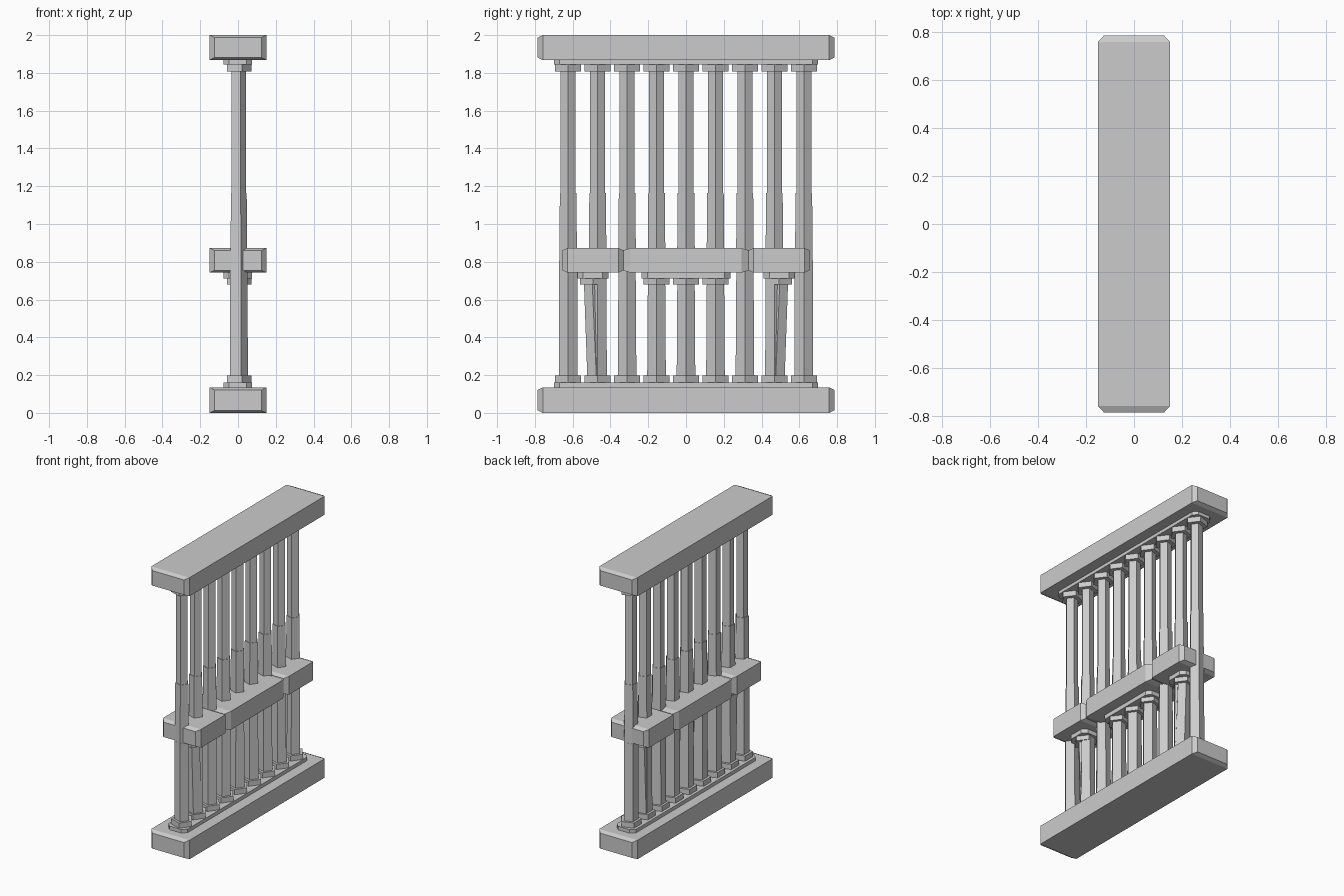
import bpy, bmesh, math

if "Cube" in bpy.data.objects:
    bpy.data.objects.remove(bpy.data.objects["Cube"])


def make(name, rings):
    """Skin a list of equal-length vertex rings into a closed solid."""
    bm = bmesh.new()
    vr = [[bm.verts.new(p) for p in r] for r in rings]
    n = len(rings[0])
    for a, b in zip(vr, vr[1:]):
        for i in range(n):
            j = (i + 1) % n
            bm.faces.new((a[i], a[j], b[j], b[i]))
    bm.faces.new(vr[0][::-1])
    bm.faces.new(vr[-1])
    bmesh.ops.recalc_face_normals(bm, faces=bm.faces)
    me = bpy.data.meshes.new(name)
    bm.to_mesh(me)
    bm.free()
    ob = bpy.data.objects.new(name, me)
    bpy.context.collection.objects.link(ob)
    return ob


def rail(name, y0, y1, z0, z1, c=0.027, hw=0.15, dz=0.013):
    """Beam along y whose ends taper in to a smaller face."""
    def rect(y, i, k):
        return [(-hw + i, y, z0 + k), (hw - i, y, z0 + k),
                (hw - i, y, z1 - k), (-hw + i, y, z1 - k)]
    i = min(c, 0.025)
    return make(name, [rect(y0, i, dz), rect(y0 + c, 0, 0),
                       rect(y1 - c, 0, 0), rect(y1, i, dz)])


def penta(name, rings):
    """Five-sided post through (y, z, radius) rings."""
    return make(name, [[(r * math.cos(math.tau * k / 5),
                         y + r * math.sin(math.tau * k / 5), z)
                        for k in range(5)] for y, z, r in rings])


def plate(name, y0, y1, z0, z1):
    """Thin strip with clipped corners between collars and rail."""
    c = 0.03
    a, b = -0.078, 0.074
    pts = [(a, y0 + c), (a + c, y0), (b - c, y0), (b, y0 + c),
           (b, y1 - c), (b - c, y1), (a + c, y1), (a, y1 - c)]
    return make(name, [[(x, y, z) for x, y in pts] for z in (z0, z1)])


# Main rails
rail("bottom_rail", -0.785, 0.785, 0, 0.135)
rail("top_rail", -0.785, 0.785, 1.868, 2.0)
plate("bottom_plate", -0.70, 0.70, 0.125, 0.16)
plate("top_plate", -0.70, 0.70, 1.845, 1.88)

# Middle rail in three pieces
rail("middle_rail_centre", -0.333, 0.333, 0.742, 0.873, c=0.04)
plate("middle_plate_centre", -0.235, 0.235, 0.712, 0.75)
for s, side in ((-1, "front"), (1, "back")):
    y0, y1 = sorted((s * 0.33, s * 0.655))
    rail("middle_rail_" + side, y0, y1, 0.742, 0.873)
    plate("middle_plate_" + side, s * 0.493 - 0.082, s * 0.493 + 0.082, 0.712, 0.75)
    # Leaning short post under each end piece
    penta("leaning_post_" + side, [(s * 0.475, 0.19, 0.05), (s * 0.497, 0.70, 0.046)])
    penta("leaning_collar_" + side, [(s * 0.493, 0.68, 0.072), (s * 0.493, 0.72, 0.072)])

# Upright bars with collars
for k in range(-4, 5):
    y = k * 0.156
    penta("bar_upper", [(y, 1.1, 0.042), (y, 1.83, 0.042)])
    penta("bar_middle", [(y, 0.75, 0.05), (y, 1.165, 0.046)])
    penta("bar_lower", [(y, 0.18, 0.052), (y, 0.75, 0.048 if abs(k) < 4 else 0.051)])
    penta("base_collar", [(y, 0.15, 0.072), (y, 0.197, 0.072)])
    penta("top_collar", [(y, 1.808, 0.072), (y, 1.85, 0.072)])
    if abs(k) < 2:
        penta("middle_collar", [(y, 0.68, 0.072), (y, 0.72, 0.072)])
